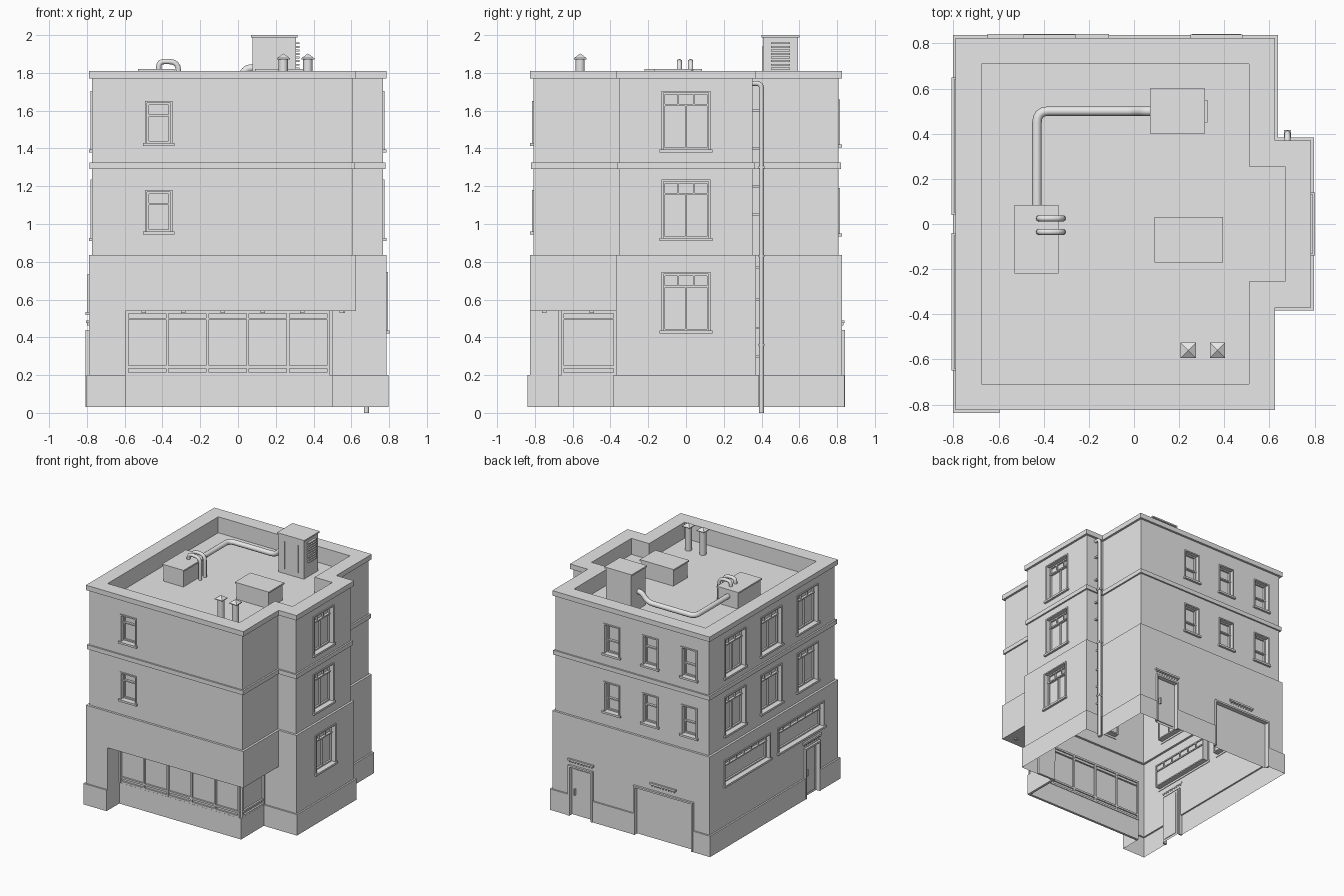
import bpy, bmesh
from math import pi
from mathutils import Vector

cube = bpy.data.objects.get("Cube")
if cube:
    bpy.data.objects.remove(cube)

mat = bpy.data.materials.new("plain_grey")
mat.use_nodes = True
GREY = (0.8, 0.8, 0.8, 1)
mat.diffuse_color = GREY
mat.node_tree.nodes["Principled BSDF"].inputs["Base Color"].default_value = GREY


def finish(name, bm):
    me = bpy.data.meshes.new(name)
    bm.to_mesh(me)
    bm.free()
    me.materials.append(mat)
    ob = bpy.data.objects.new(name, me)
    bpy.context.collection.objects.link(ob)
    return ob


# Wall frames: u runs along the wall, o is the distance outwards from the centre
SIDES = {
    "front": lambda u, o, z: (u, -o, z),
    "back": lambda u, o, z: (u, o, z),
    "left": lambda u, o, z: (o, u, z),
    "right": lambda u, o, z: (-o, u, z),
}


def box(bm, side, u0, u1, o0, o1, z0, z1):
    a, b = Vector(SIDES[side](u0, o0, z0)), Vector(SIDES[side](u1, o1, z1))
    mid, size = (a + b) / 2, b - a
    verts = bmesh.ops.create_cube(bm, size=1)["verts"]
    for v in verts:
        v.co = Vector([m + c * abs(s) for m, c, s in zip(mid, v.co, size)])


def block(name, x0, x1, y0, y1, z0, z1):
    bm = bmesh.new()
    box(bm, "back", x0, x1, y0, y1, z0, z1)
    return bm


def frame(bm, side, u0, u1, o0, o1, z0, z1, t):
    box(bm, side, u0 - t, u0, o0, o1, z0, z1 + t)
    box(bm, side, u1, u1 + t, o0, o1, z0, z1 + t)
    box(bm, side, u0, u1, o0, o1, z1, z1 + t)


def prism(bm, rings):
    """Closed solid through a stack of (outline, height) rings."""
    loops = [[bm.verts.new((x, y, z)) for x, y in pts] for pts, z in rings]
    for lo, hi in zip(loops, loops[1:]):
        for i in range(len(lo)):
            j = (i + 1) % len(lo)
            bm.faces.new((lo[i], lo[j], hi[j], hi[i]))
    bm.faces.new(loops[0][::-1])
    bm.faces.new(loops[-1])


def plan(d):
    """Building outline with its right-hand bay, grown by d."""
    x, b, y, s = 0.625 + d, 0.785 + d, 0.825 + d, 0.37 + d
    w = -0.79 - d
    return [(w, -y), (x, -y), (x, -s), (b, -s), (b, s), (x, s), (x, y), (w, y)]


def tube(name, pts, r, smooth_path=False):
    cu = bpy.data.curves.new(name, "CURVE")
    cu.dimensions = "3D"
    cu.bevel_depth, cu.bevel_resolution, cu.use_fill_caps = r, 3, True
    sp = cu.splines.new("POLY")
    path = [Vector(pts[0])]
    # Round every corner with a short quadratic bend
    for a, b, c in zip(pts, pts[1:], pts[2:]):
        a, b, c = Vector(a), Vector(b), Vector(c)
        k = min(0.05, (a - b).length * 0.49, (c - b).length * 0.49)
        p, q = b + (a - b).normalized() * k, b + (c - b).normalized() * k
        path += [p.lerp(b, t).lerp(b.lerp(q, t), t) for t in (0, 0.25, 0.5, 0.75, 1)]
    path.append(Vector(pts[-1]))
    sp.points.add(len(path) - 1)
    for pt, co in zip(sp.points, path):
        pt.co = (*co, 1)
    cu.materials.append(mat)
    ob = bpy.data.objects.new(name, cu)
    bpy.context.collection.objects.link(ob)
    return ob


# Body: plinth, ground storey, upper storeys, string course, parapet, sunken roof
UP, LOW = -0.018, 0
body_bm = bmesh.new()
prism(body_bm, [(plan(d), z) for d, z in (
    (0.013, 0.03), (0.013, 0.2), (LOW, 0.2), (LOW, 0.835), (UP, 0.835), (UP, 1.29),
    (-0.005, 1.29), (-0.005, 1.325), (UP, 1.325), (UP, 1.77), (0, 1.77), (0, 1.81),
    (-0.115, 1.81), (-0.115, 1.68))])
body = finish("building_body", body_bm)

cuts = bmesh.new()
prism(cuts, [([(-0.595, -1), (0.645, -1), (0.645, -0.37), (0.485, -0.37),
               (0.485, -0.66), (-0.595, -0.66)], z) for z in (-0.1, 0.54)])


def window(name, side, u, w, wall, z0, z1, transom, lower, upper, depth=0.04):
    """Recessed window: trim, sill, transom bar, and bars splitting both rows."""
    u0, u1, glass = u - w / 2, u + w / 2, wall - depth
    box(cuts, side, u0, u1, glass, wall + 0.1, z0, z1)
    bm = bmesh.new()
    frame(bm, side, u0, u1, wall - 0.005, wall + 0.008, z0, z1, 0.01)
    box(bm, side, u0 - 0.02, u1 + 0.02, wall - 0.005, wall + 0.018, z0 - 0.016, z0)
    i0, i1 = glass - 0.008, glass + 0.014
    frame(bm, side, u0 + 0.01, u1 - 0.01, i0, i1, z0, z1 - 0.01, 0.01)
    box(bm, side, u0, u1, i0, i1, z0, z0 + 0.01)
    box(bm, side, u0, u1, i0, i1 + 0.005, transom - 0.005, transom + 0.005)
    for n, a, b in ((lower, z0, transom), (upper, transom, z1)):
        for i in range(1, n):
            c = u0 + w * i / n
            box(bm, side, c - 0.004, c + 0.004, i0, i1, a, b)
    finish(name, bm)


def door(name, side, u0, u1, wall, top, canopy, rows):
    """Recessed door: proud trim, slatted or plain leaf, handle, strip canopy."""
    box(cuts, side, u0, u1, wall - 0.02, wall + 0.1, -0.1, top)
    bm = bmesh.new()
    frame(bm, side, u0, u1, wall - 0.01, wall + 0.017, 0.03, top, 0.014)
    c, h = canopy, 0.115
    box(bm, side, c - h, c + h, wall - 0.005, wall + 0.014, 0.475, 0.49)
    for i in range(9):
        d = c - h + 0.015 + i * 0.025
        box(bm, side, d - 0.004, d + 0.004, wall - 0.005, wall + 0.01, 0.462, 0.475)
    if rows == 1:
        box(bm, side, u0 + 0.02, u1 - 0.02, wall - 0.025, wall - 0.014, 0.05, top - 0.02)
        box(bm, side, u1 - 0.04, u1 - 0.03, wall - 0.02, wall + 0.005, 0.2, 0.25)
    finish(name, bm)


# Openings (the "left" frame points to +x, where the bay is)
for z in (0.435, 0.925, 1.395):
    window("bay_window", "left", 0, 0.24, 0.785 + (UP if z > 0.8 else LOW),
           z, z + 0.3, z + 0.235, 2, 3)
for z in (0.925, 1.395):
    for y in (-0.455, 0.01, 0.475):
        window("side_window", "right", y, 0.25, 0.79 + UP, z, z + 0.3, z + 0.235, 2, 3)
    window("front_window", "front", -0.42, 0.125, 0.825 + UP, z + 0.035, z + 0.245, z + 0.18, 1, 1)
    for x, part in ((0.1, 0.1), (-0.245, 0.14), (-0.595, 0.1)):
        window("back_window", "back", x, 0.125, 0.825 + UP, z + 0.025, z + 0.255, z + 0.025 + part, 1, 1)
for y in (-0.345, 0.345):
    window("long_window", "right", y, 0.57, 0.79, 0.535, 0.725, 0.67, 1, 6)
door("side_door", "right", -0.57, -0.4, 0.79, 0.425, -0.485, 1)
door("back_door", "back", 0.27, 0.46, 0.825, 0.425, 0.365, 1)
door("garage_door", "back", -0.635, -0.125, 0.825, 0.415, -0.375, 0)

# Cut the openings, then leave the underside open
cutter = finish("opening_cutter", cuts)
cutter.hide_render = True
mod = body.modifiers.new("openings", "BOOLEAN")
mod.operation, mod.solver, mod.object = "DIFFERENCE", "EXACT", cutter
bpy.context.view_layer.objects.active = body
bpy.ops.object.modifier_apply(modifier=mod.name)
bpy.data.objects.remove(cutter)
bm = bmesh.new()
bm.from_mesh(body.data)
under = [f for f in bm.faces if all(v.co.z < 0.031 for v in f.verts)]
bmesh.ops.delete(bm, geom=under, context="FACES")
bm.to_mesh(body.data)
bm.free()

# Shop front wrapping the recessed corner
bm = bmesh.new()
box(bm, "front", -0.595, 0.5, 0.655, 0.675, 0.03, 0.2)
box(bm, "left", -0.675, -0.37, 0.48, 0.5, 0.03, 0.2)
box(bm, "front", 0.485, 0.645, 0.365, 0.383, 0.03, 0.2)
finish("shop_plinth", bm)
bm = bmesh.new()
for side, u0, u1, glass, n in (("front", -0.595, 0.485, 0.66, 5), ("left", -0.66, -0.37, 0.485, 1)):
    a, b = glass - 0.01, glass + 0.014
    for z0, z1 in ((0.2, 0.215), (0.235, 0.25), (0.495, 0.502), (0.525, 0.54)):
        box(bm, side, u0, u1, a, b, z0, z1)
    for i in range(n + 1):
        u = u0 + 0.007 + (u1 - u0 - 0.014) * i / n
        box(bm, side, u - 0.007, u + 0.007, a, b + 0.003, 0.2, 0.54)
finish("shop_window_bars", bm)
bm = bmesh.new()
for x, y in [(-0.5 + 0.21 * i, -0.75) for i in range(6)] + [(0.555, -0.5)]:
    box(bm, "back", x - 0.012, x + 0.012, y - 0.012, y + 0.012, 0.53, 0.541)
finish("soffit_lights", bm)

# Drainpipe behind the bay
tube("drainpipe", [(0.68, 0.34, 1.745), (0.68, 0.4, 1.745), (0.68, 0.4, 0)], 0.014)
bm = bmesh.new()
for z in (0.3, 0.45, 0.6, 0.77, 1.05, 1.2, 1.4, 1.6):
    box(bm, "back", 0.672, 0.688, 0.34, 0.4, z - 0.006, z + 0.006)
for z in (0.36, 0.83, 1.3):
    box(bm, "back", 0.664, 0.696, 0.384, 0.416, z - 0.006, z + 0.006)
finish("drainpipe_brackets", bm)

# Rooftop equipment
for name, x0, x1, y0, y1, top in (("vent_box", -0.53, -0.335, -0.22, 0.085, 1.82),
                                  ("roof_hatch", 0.09, 0.395, -0.17, 0.03, 1.82),
                                  ("air_tower", 0.07, 0.315, 0.4, 0.6, 2.0)):
    bm = bmesh.new()
    box(bm, "back", x0 + 0.008, x1 - 0.008, y0 + 0.008, y1 - 0.008, 1.68, top - 0.01)
    box(bm, "back", x0, x1, y0, y1, top - 0.012, top)
    finish(name, bm)
bm = bmesh.new()
for i in range(9):
    z = 1.8 + i * 0.019
    box(bm, "left", 0.45, 0.55, 0.3, 0.325, z, z + 0.01)
box(bm, "front", 0.13, 0.137, -0.41, -0.402, 1.72, 1.94)
box(bm, "front", 0.25, 0.257, -0.41, -0.402, 1.72, 1.94)
finish("tower_louvres", bm)
tube("air_duct", [(0.09, 0.5, 1.825), (0.05, 0.5, 1.825), (-0.01, 0.5, 1.76),
                  (-0.43, 0.5, 1.76), (-0.43, 0.07, 1.76)], 0.021)
for y in (0.025, -0.035):
    tube("bent_vent_pipe", [(-0.42, y, 1.8), (-0.42, y, 1.86), (-0.315, y, 1.86), (-0.315, y, 1.68)], 0.014)
for x in (0.24, 0.37):
    tube("chimney_pipe", [(x, -0.56, 1.68), (x, -0.56, 1.875)], 0.025)
    bm = bmesh.new()
    cap = [(x + sx * 0.034, -0.56 + sy * 0.034) for sx, sy in ((-1, -1), (1, -1), (1, 1), (-1, 1))]
    tip = [(x + (a - x) * 0.02, -0.56 + (b + 0.56) * 0.02) for a, b in cap]
    prism(bm, [(cap, 1.872), (cap, 1.878), (tip, 1.902)])
    finish("chimney_cap", bm)
